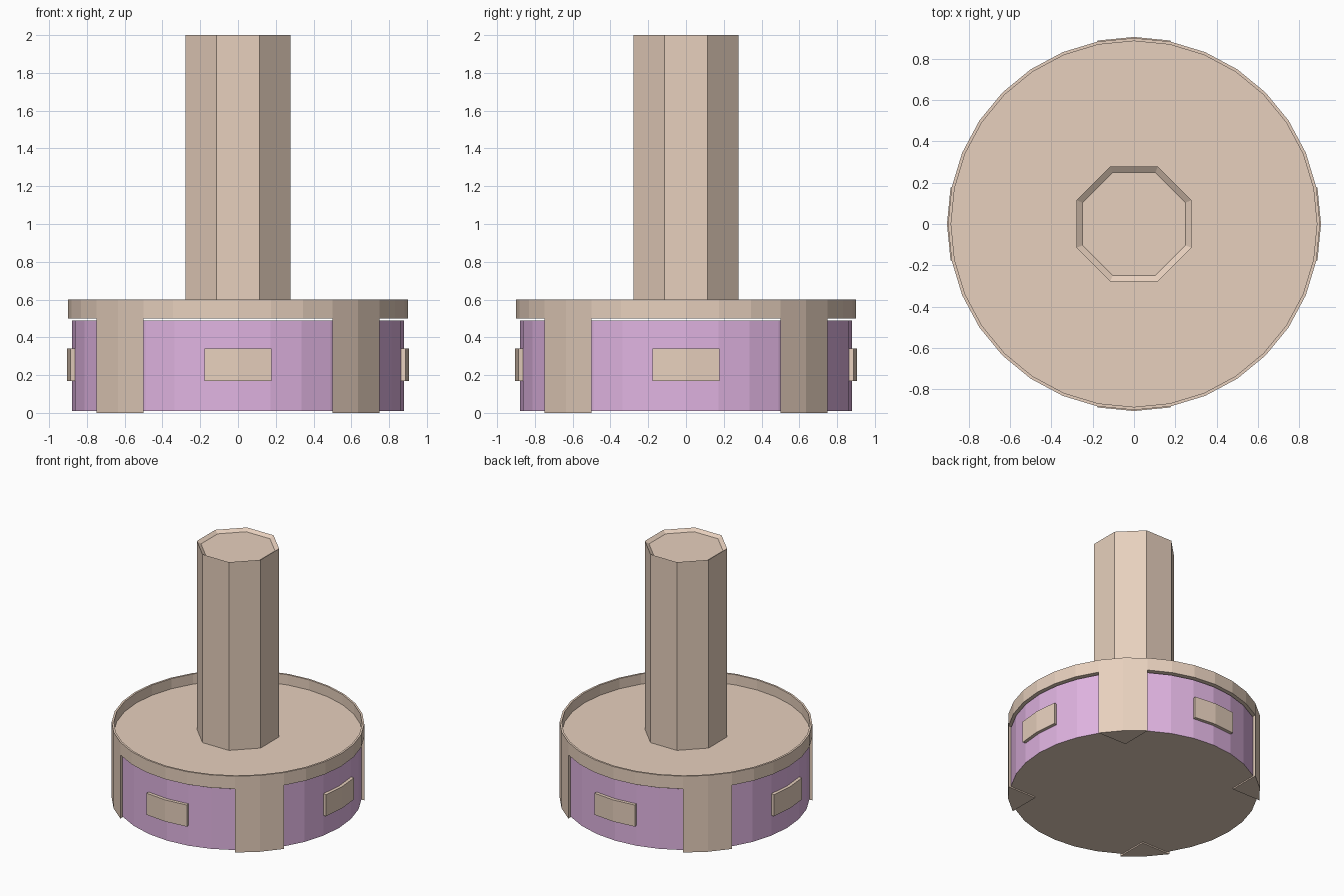
import bpy, bmesh
from math import sin, cos, pi

if "Cube" in bpy.data.objects:
    bpy.data.objects.remove(bpy.data.objects["Cube"])

STEP = pi / 16  # the round parts have 32 sides


def material(name, rgb):
    m = bpy.data.materials.new(name)
    m.diffuse_color = (*rgb, 1)
    m.use_nodes = True
    m.node_tree.nodes["Principled BSDF"].inputs["Base Color"].default_value = m.diffuse_color
    return m


TAN = material("tan", (0.80, 0.63, 0.51))
LILAC = material("lilac", (0.75, 0.46, 0.76))


def polar(r, a):
    return (r * cos(a), r * sin(a))


def finish(name, bm, mats):
    bmesh.ops.recalc_face_normals(bm, faces=bm.faces)
    mesh = bpy.data.meshes.new(name)
    bm.to_mesh(mesh)
    bm.free()
    for m in mats:
        mesh.materials.append(m)
    obj = bpy.data.objects.new(name, mesh)
    bpy.context.collection.objects.link(obj)
    return obj


def lathe(name, profile, sides, start=0.0, mats=(TAN,), side_mat=0):
    """Revolve (radius, z) points, capping the first and last ring."""
    bm = bmesh.new()
    rings = [[bm.verts.new((*polar(r, start + 2 * pi * i / sides), z))
              for i in range(sides)] for r, z in profile]
    for a, b in zip(rings, rings[1:]):
        for i in range(sides):
            j = (i + 1) % sides
            bm.faces.new((a[i], a[j], b[j], b[i])).material_index = side_mat
    bm.faces.new(rings[0])
    bm.faces.new(rings[-1])
    return finish(name, bm, mats)


def prism(name, outline, z0, z1):
    bm = bmesh.new()
    face = bm.faces.new([bm.verts.new((x, y, z0)) for x, y in outline])
    top = bmesh.ops.extrude_face_region(bm, geom=[face])["geom"]
    bmesh.ops.translate(bm, vec=(0, 0, z1 - z0),
                        verts=[v for v in top if isinstance(v, bmesh.types.BMVert)])
    return finish(name, bm, [TAN])


# Drum with lilac sides, floating just below the tray
lathe("drum", [(0.88, 0.01), (0.88, 0.49)], 32, mats=(TAN, LILAC), side_mat=1)

# Shallow tray with a thin rim
lathe("tray", [(0.90, 0.50), (0.90, 0.60), (0.885, 0.60), (0.885, 0.52)], 32)

# Octagonal column with a slightly dished top
lathe("column", [(0.30, 0.51), (0.30, 2.0), (0.27, 1.98)], 8, start=pi / 8)

# Four corner posts and four raised side pads
for k in range(4):
    q = k * pi / 2
    post = [polar(0.9, q + i * STEP) for i in (3, 4, 5)] + [polar(0.707, q + pi / 4)]
    prism(f"post_{k + 1}", post, 0.0, 0.505)
    pad = [polar(0.905, q + i * STEP) for i in (-1, 0, 1)]
    pad += [polar(0.86, q + i * STEP) for i in (1, 0, -1)]
    prism(f"side_pad_{k + 1}", pad, 0.17, 0.34)
